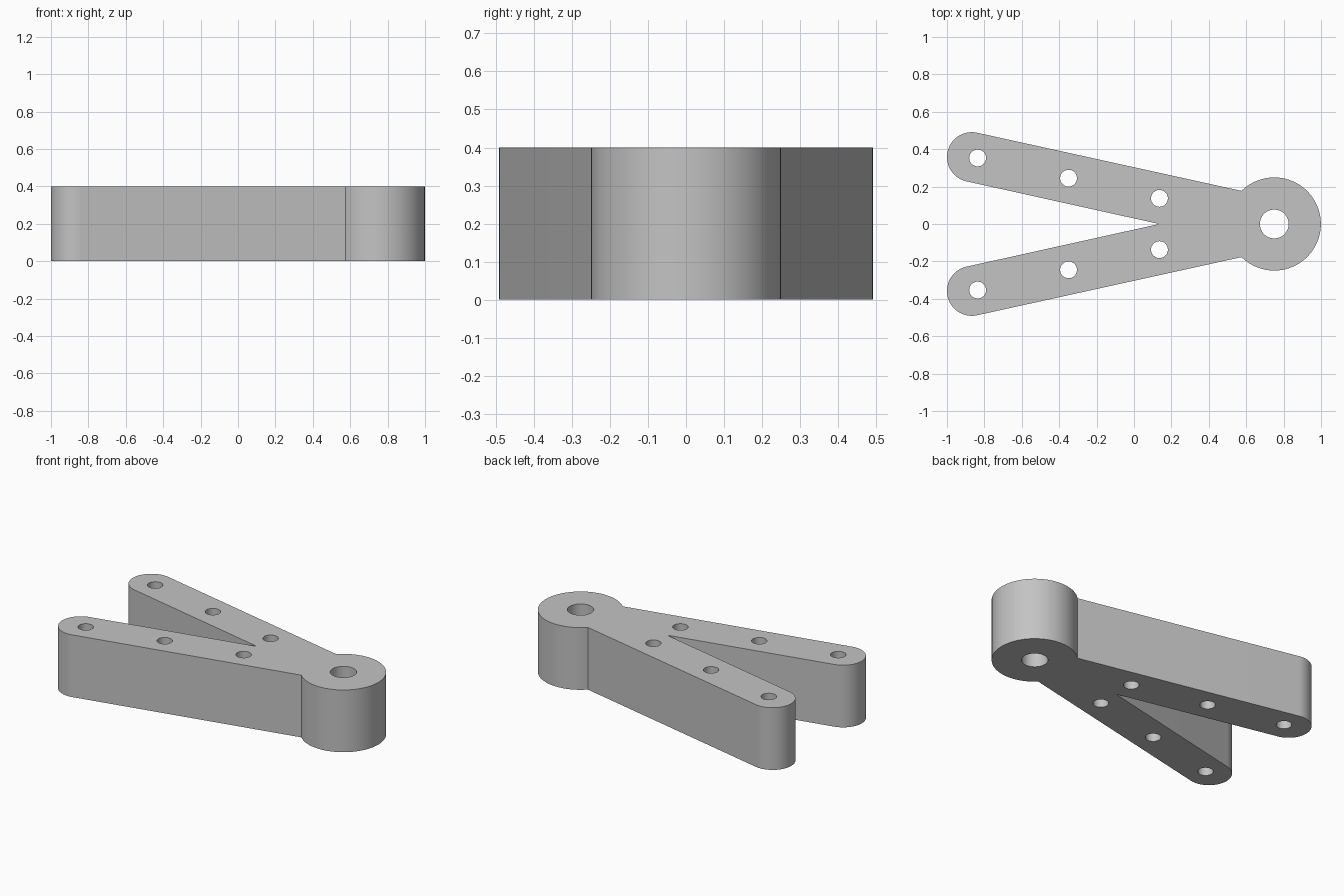
import bpy
from math import sin, cos, radians, pi

cube = bpy.data.objects.get("Cube")
if cube:
    bpy.data.objects.remove(cube, do_unlink=True)

HEIGHT = 0.4
SPLAY = radians(12.5)      # angle of each arm from the x axis
TIP, TIP_R = (-0.867, 0.358), 0.133
HUB, HUB_R, BORE_R = (0.75, 0.0), 0.249, 0.077
JOIN = radians(134.7)      # where the arm meets the hub
PIN_R = 0.045


def arc(centre, r, a0, a1, steps, close=False):
    """Points along an arc; a closed circle leaves out the repeated end."""
    n = steps if close else steps + 1
    return [(centre[0] + r * cos(a0 + (a1 - a0) * i / steps),
             centre[1] + r * sin(a0 + (a1 - a0) * i / steps)) for i in range(n)]


# Half outline: hub, outer arm edge, rounded tip, then the crotch of the fork
half = arc(HUB, HUB_R, 0, JOIN, 48)
half += arc(TIP, TIP_R, pi / 2 - SPLAY, 3 * pi / 2 - SPLAY, 48)
crotch = [(0.135, 0.0)]
mirrored = [(x, -y) for x, y in reversed(half[1:])]
loops = [half + crotch + mirrored]

# Hub bore and three pin holes along each arm
loops.append(arc(HUB, BORE_R, 0, 2 * pi, 64, True))
for side in (1, -1):
    for i in range(3):
        centre = (-0.836 + 0.486 * i, side * (0.353 - 0.108 * i))
        loops.append(arc(centre, PIN_R, 0, 2 * pi, 48, True))

# Filled flat profile, extruded to the full height
curve = bpy.data.curves.new("forked_bracket_profile", "CURVE")
curve.dimensions = "2D"
curve.fill_mode = "BOTH"
curve.extrude = HEIGHT / 2
for pts in loops:
    spline = curve.splines.new("POLY")
    spline.points.add(len(pts) - 1)
    for p, (x, y) in zip(spline.points, pts):
        p.co = (x, y, 0, 1)
    spline.use_cyclic_u = True

bracket = bpy.data.objects.new("forked_bracket", curve)
bpy.context.collection.objects.link(bracket)
bracket.location.z = HEIGHT / 2
bpy.ops.object.select_all(action="DESELECT")
bracket.select_set(True)
bpy.context.view_layer.objects.active = bracket
bpy.ops.object.convert(target="MESH")
bracket = bpy.context.object

# Weld the caps to the walls and make the normals consistent
bpy.ops.object.mode_set(mode="EDIT")
bpy.ops.mesh.select_all(action="SELECT")
bpy.ops.mesh.remove_doubles(threshold=0.0001)
bpy.ops.mesh.normals_make_consistent(inside=False)
bpy.ops.object.mode_set(mode="OBJECT")
bpy.ops.object.shade_smooth_by_angle(angle=radians(30))

# Plain grey
grey = bpy.data.materials.new("plain_grey")
grey.use_nodes = True
colour = (0.55, 0.55, 0.55, 1)
grey.diffuse_color = colour
grey.node_tree.nodes["Principled BSDF"].inputs["Base Color"].default_value = colour
bracket.data.materials.clear()
bracket.data.materials.append(grey)
